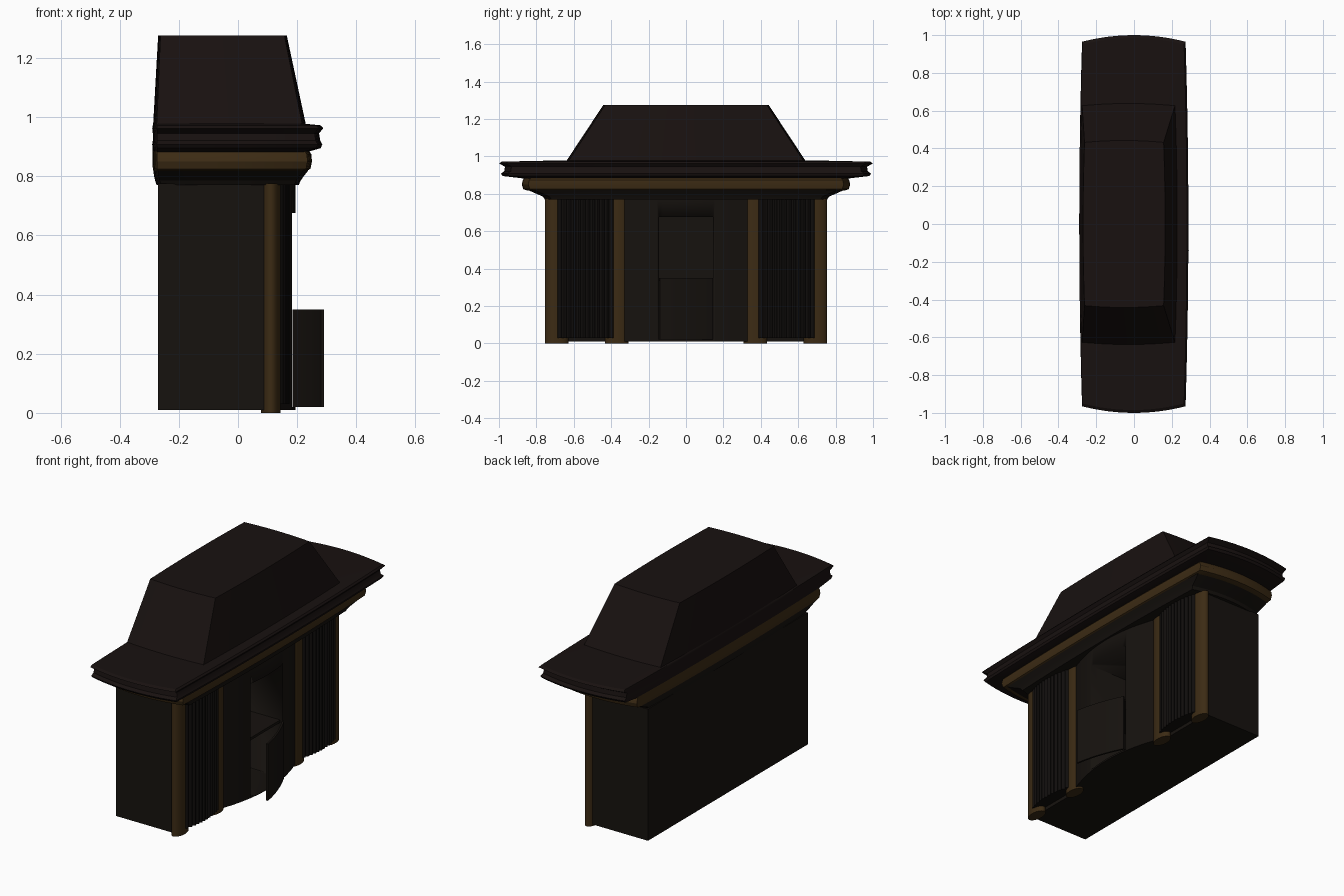
import bpy, bmesh, math

if "Cube" in bpy.data.objects:
    bpy.data.objects.remove(bpy.data.objects["Cube"])


def material(name, rgb):
    m = bpy.data.materials.new(name)
    m.diffuse_color = (*rgb, 1)
    m.use_nodes = True
    m.node_tree.nodes["Principled BSDF"].inputs["Base Color"].default_value = m.diffuse_color
    return m


WOOD = material("dark_wood", (0.008, 0.006, 0.0045))
ROOF = material("red_wood", (0.009, 0.0055, 0.005))
REED = material("black_wood", (0.005, 0.004, 0.0035))
GOLD = material("bronze", (0.045, 0.024, 0.007))


def loft(name, rings, mat):
    """Skin equal-length rings of points, bottom to top, and cap both ends."""
    bm = bmesh.new()
    vs = [[bm.verts.new(p) for p in r] for r in rings]
    n = len(vs[0])
    for a, b in zip(vs, vs[1:]):
        for i in range(n):
            j = (i + 1) % n
            bm.faces.new((a[i], a[j], b[j], b[i]))
    bm.faces.new(vs[0])
    bm.faces.new(vs[-1])
    bmesh.ops.recalc_face_normals(bm, faces=bm.faces)
    me = bpy.data.meshes.new(name)
    bm.to_mesh(me)
    bm.free()
    me.shade_smooth()
    me.set_sharp_from_angle(angle=math.radians(30))
    me.materials.append(mat)
    ob = bpy.data.objects.new(name, me)
    bpy.context.collection.objects.link(ob)
    return ob


def prism(name, outline, z0, z1, mat):
    return loft(name, [[(x, y, z) for x, y in outline] for z in (z0, z1)], mat)


def bowed_ring(z, x0, x1, yh, bow_x=0.015, bow_y=0.035, n=12):
    """Rectangle whose four sides swell slightly outwards."""
    t = [-1 + 2 * i / n for i in range(n)]
    uv = [(1, v) for v in t] + [(-u, 1) for u in t] + [(-1, -v) for v in t] + [(u, -1) for u in t]
    xm, hx = (x0 + x1) / 2, (x1 - x0) / 2
    return [(xm + u * (hx - bow_x * v * v), v * (yh - bow_y * u * u), z) for u, v in uv]


# Cabinet body with bowed centre
N = 24
bow = [(0.12 + 0.075 * (1 - (y / 0.37) ** 2), y) for y in (-0.37 + 0.74 * i / N for i in range(N + 1))]
outline = [(-0.27, -0.735), (0.10, -0.735), (0.10, -0.37)] + bow + [(0.10, 0.37), (0.10, 0.735), (-0.27, 0.735)]
body = prism("cabinet_body", outline, 0.01, 0.775, WOOD)

# Cupboard opening
cutter = prism("opening_cutter", [(-0.2, -0.145), (0.3, -0.145), (0.3, 0.145), (-0.2, 0.145)], 0.02, 0.675, WOOD)
cutter.hide_render = True
cutter.hide_viewport = True
cut = body.modifiers.new("opening", 'BOOLEAN')
cut.operation = 'DIFFERENCE'
cut.solver = 'EXACT'
cut.object = cutter

# Shelf inside the cupboard
prism("cupboard_shelf", [(-0.205, -0.15), (0.17, -0.15), (0.17, 0.15), (-0.205, 0.15)], 0.335, 0.35, WOOD)

# Curved door leaf, ajar, hinged on the +y side
leaf = []
for i in range(13):
    t = i / 12
    leaf.append((0.185 + 0.095 * t + 0.05 * t * (1 - t), 0.142 - 0.284 * t))
door = leaf + [(x + 0.01, y + 0.003) for x, y in reversed(leaf)]
prism("cupboard_door", door, 0.02, 0.35, WOOD)

# Oval columns and reeded panels on both sides
for s, side in ((-1, "left"), (1, "right")):
    for y, pos in ((0.692, "outer"), (0.37, "inner")):
        ellipse = [(0.111 + 0.033 * math.cos(a), s * y + 0.0625 * math.sin(a))
                   for a in (2 * math.pi * i / 32 for i in range(32))]
        prism(f"{side}_{pos}_column", ellipse, 0.0, 0.775, GOLD)
    reeds, steps = 12, 6
    total = reeds * steps
    front = []
    for i in range(total + 1):
        t = i / total
        x = 0.14 + 0.1 * t * (1 - t) + 0.009 * abs(math.sin(math.pi * reeds * t))
        front.append((x, s * (0.385 + 0.305 * t)))
    prism(f"{side}_reeded_panel", [(0.09, s * 0.385)] + front + [(0.09, s * 0.69)], 0.03, 0.775, REED)

# Cornice: lower cove, bronze band, wide top moulding (z, back x, front x, half length)
cove = [(0.77, -0.275, 0.205, 0.755), (0.785, -0.28, 0.212, 0.765),
        (0.80, -0.284, 0.222, 0.80), (0.82, -0.286, 0.238, 0.845)]
band = [(0.818, -0.286, 0.232, 0.85), (0.825, -0.288, 0.245, 0.87), (0.85, -0.289, 0.25, 0.878),
        (0.875, -0.289, 0.248, 0.872), (0.89, -0.288, 0.235, 0.86)]
top = [(0.882, -0.288, 0.235, 0.87), (0.895, -0.289, 0.28, 0.98), (0.908, -0.29, 0.285, 0.99),
       (0.92, -0.288, 0.278, 0.972), (0.945, -0.288, 0.274, 0.968), (0.962, -0.29, 0.288, 1.0),
       (0.972, -0.288, 0.28, 0.985), (0.978, -0.285, 0.22, 0.70)]
for name, levels, mat in (("cornice_cove", cove, WOOD), ("cornice_band", band, GOLD), ("cornice_top", top, ROOF)):
    loft(name, [bowed_ring(*lv) for lv in levels], mat)

# Sloped upper hood
loft("upper_hood", [bowed_ring(0.972, -0.287, 0.23, 0.642, 0.012, 0.012),
                    bowed_ring(1.275, -0.27, 0.165, 0.442, 0.008, 0.01)], ROOF)
